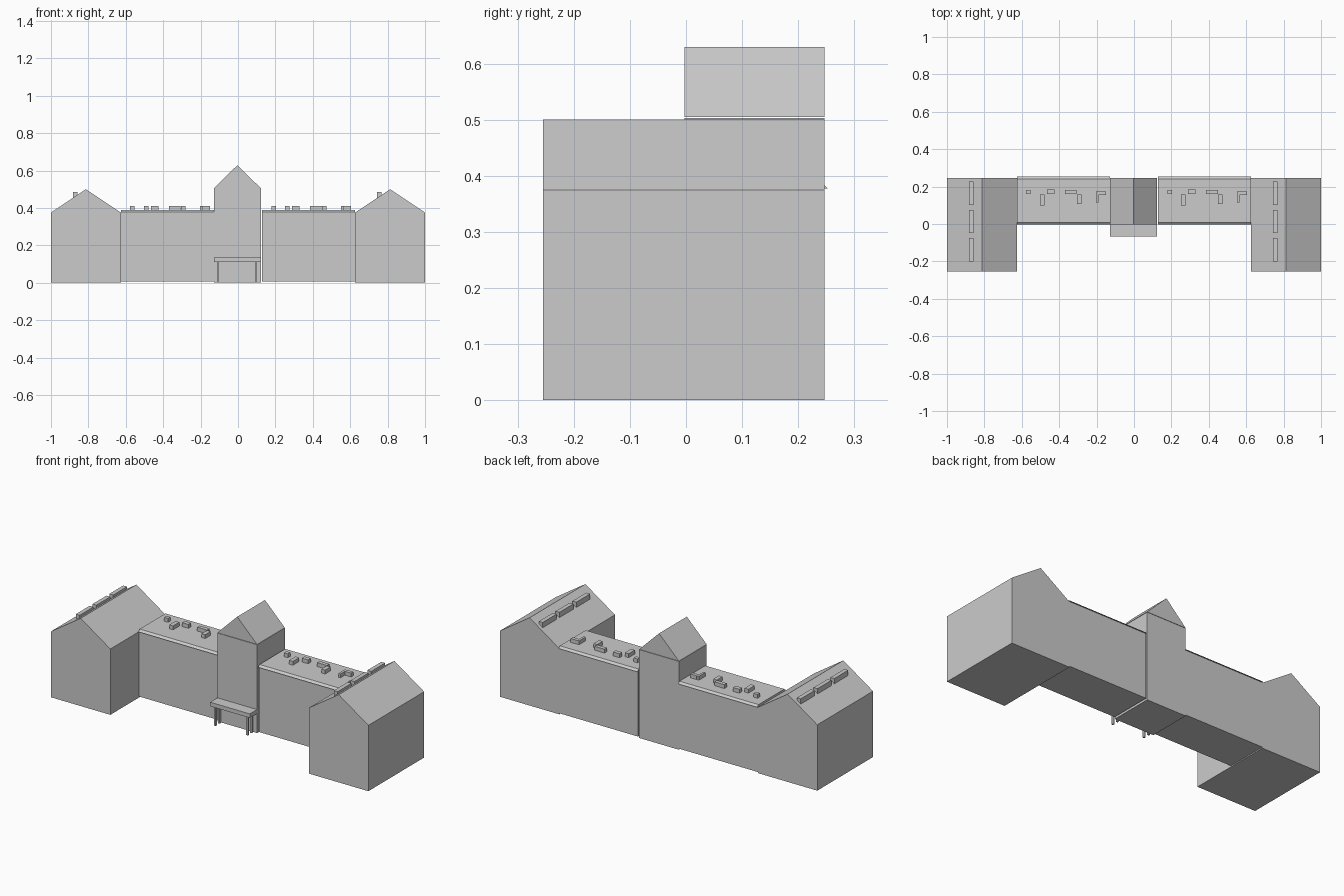
import bpy

if "Cube" in bpy.data.objects:
    bpy.data.objects.remove(bpy.data.objects["Cube"])


def mesh_object(name, verts, faces):
    me = bpy.data.meshes.new(name)
    me.from_pydata(verts, [], faces)
    me.update()
    ob = bpy.data.objects.new(name, me)
    bpy.context.collection.objects.link(ob)
    return ob


def extrude(name, profile, axis, lo, hi):
    """Closed prism: (x, z) profile swept along y, or (y, z) profile along x."""
    n = len(profile)
    if axis == 'y':
        verts = [(a, d, b) for d in (lo, hi) for a, b in profile]
    else:
        verts = [(d, a, b) for d in (lo, hi) for a, b in profile]
    faces = [tuple(range(n)), tuple(range(2 * n - 1, n - 1, -1))]
    faces += [(i, i + n, (i + 1) % n + n, (i + 1) % n) for i in range(n)]
    if axis == 'x':
        faces = [f[::-1] for f in faces]
    ob = mesh_object(name, verts, faces)
    if axis == 'x':
        ob.data.flip_normals()
    return ob


def box(name, x0, x1, y0, y1, z0, z1):
    return extrude(name, [(x0, z0), (x1, z0), (x1, z1), (x0, z1)], 'y', y0, y1)


FRONT, BACK = -0.255, 0.247
EAVE = 0.375

# Gabled end wings with a row of ridge vents on the left-hand slope
for side, x in (("left", -0.813), ("right", 0.813)):
    box(side + "_wing_walls", x - 0.187, x + 0.187, FRONT, BACK, 0, EAVE)
    extrude(side + "_wing_roof",
            [(x - 0.187, EAVE), (x + 0.187, EAVE), (x, 0.5)], 'y', FRONT, BACK)
    for i in range(3):
        y = -0.2 + i * 0.151
        box(f"{side}_wing_vent_{i}", x - 0.069, x - 0.045, y, y + 0.125, 0.45, 0.484)

# Rooftop units: x offset from block start, width, y start, depth
UNITS = [(0.049, 0.024, 0.160, 0.022), (0.123, 0.024, 0.100, 0.057),
         (0.161, 0.040, 0.160, 0.024), (0.257, 0.062, 0.160, 0.022),
         (0.321, 0.023, 0.107, 0.050), (0.423, 0.013, 0.115, 0.058),
         (0.436, 0.039, 0.155, 0.020)]

# Linking blocks with a low chamfered roof slab
for side, x0, x1 in (("left", -0.626, -0.128), ("right", 0.129, 0.626)):
    box(side + "_link_walls", x0, x1, 0.003, BACK, 0.006, 0.378)
    extrude(side + "_link_roof",
            [(-0.004, 0.377), (0.253, 0.377), (0.241, 0.388), (0.009, 0.388)],
            'x', x0, x1)
    for i, (dx, w, y, d) in enumerate(UNITS):
        bx = x0 + dx
        box(f"{side}_roof_unit_{i}", bx, bx + w, y, y + d, 0.386, 0.41)

# Central entrance tower
TX0, TX1 = -0.128, 0.122
box("tower_walls", TX0, TX1, -0.003, BACK, 0, 0.503)
extrude("tower_roof", [(TX0, 0.505), (TX1, 0.505), (-0.003, 0.629)], 'y', -0.003, BACK)

# Entrance canopy on four slim posts
box("canopy", TX0, TX1, -0.068, -0.003, 0.111, 0.134)
for i, x in enumerate((-0.113, 0.09)):
    for j, y in enumerate((-0.055, -0.02)):
        box(f"canopy_post_{i}_{j}", x, x + 0.011, y, y + 0.011, 0, 0.112)
